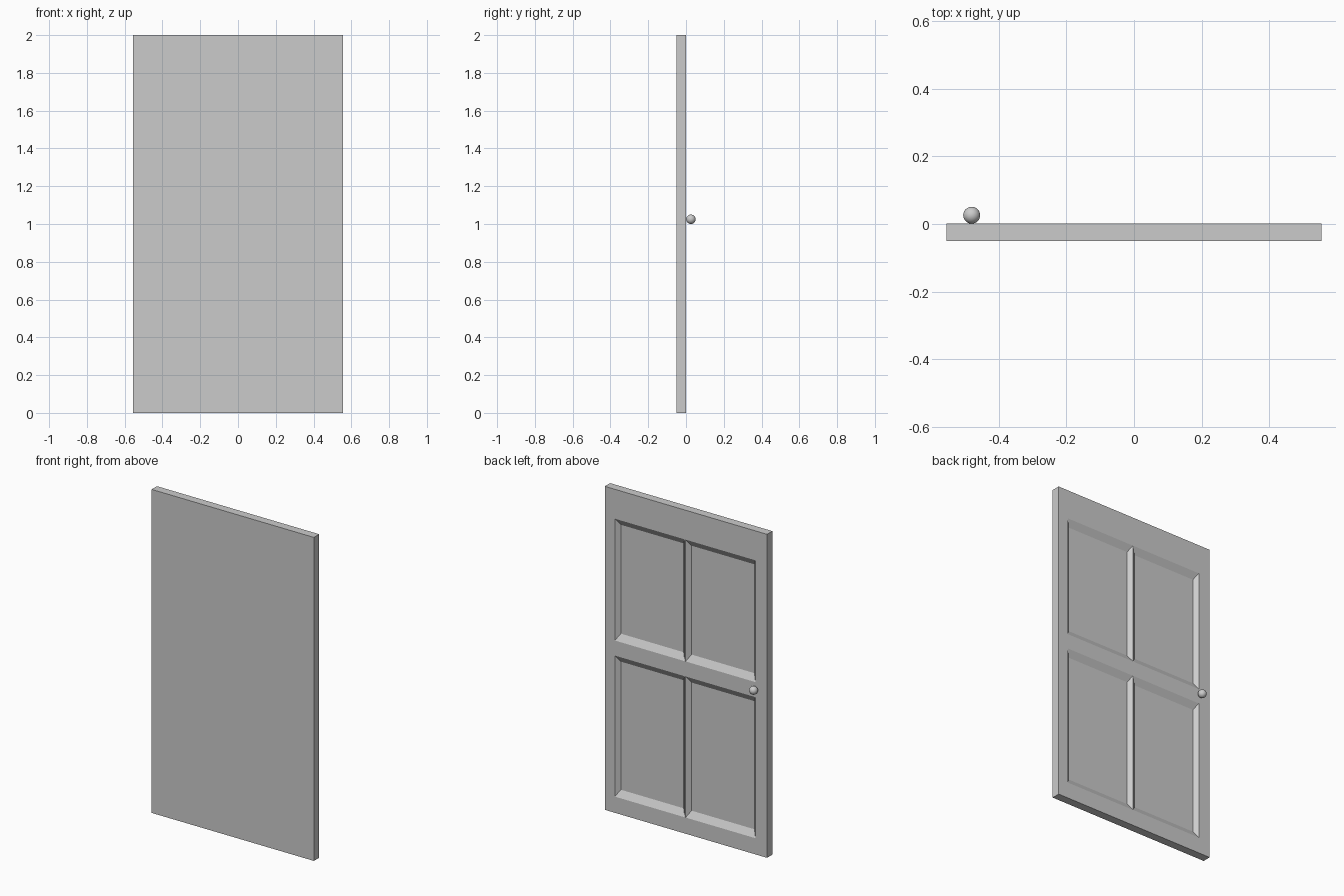
import bpy
import bmesh
from mathutils import Vector

if "Cube" in bpy.data.objects:
    bpy.data.objects.remove(bpy.data.objects["Cube"])

FRONT, BACK = -0.051, 0.001
XS = [-0.555, -0.476, 0.002, 0.008, 0.486, 0.555]   # stiles, panels, mullion
ZS = [0.0, 0.10, 0.972, 1.065, 1.818, 2.0]          # rails and panels
INSET_X, INSET_Z, DEPTH = 0.024, 0.04, 0.024

# Door leaf: back face split into a grid of rails, stiles and panels
bm = bmesh.new()
grid = [[bm.verts.new((x, BACK, z)) for z in ZS] for x in XS]
panels = []
for i in range(len(XS) - 1):
    for j in range(len(ZS) - 1):
        f = bm.faces.new((grid[i][j], grid[i][j + 1], grid[i + 1][j + 1], grid[i + 1][j]))
        if i in (1, 3) and j in (1, 3):
            panels.append(f)

# Thickness: pull the outline forward and close the flat front
rim = [e for e in bm.edges if e.is_boundary]
ext = bmesh.ops.extrude_edge_only(bm, edges=rim)["geom"]
for v in ext:
    if isinstance(v, bmesh.types.BMVert):
        v.co.y = FRONT
bmesh.ops.holes_fill(bm, edges=[e for e in bm.edges if e.is_boundary], sides=0)

# Sunken panels with sloping borders
for f in bmesh.ops.extrude_discrete_faces(bm, faces=panels)["faces"]:
    c = f.calc_center_median()
    for v in f.verts:
        v.co += Vector((INSET_X if v.co.x < c.x else -INSET_X, -DEPTH,
                        INSET_Z if v.co.z < c.z else -INSET_Z))
bmesh.ops.recalc_face_normals(bm, faces=bm.faces)
mesh = bpy.data.meshes.new("door_leaf")
bm.to_mesh(mesh)
bm.free()
bpy.context.collection.objects.link(bpy.data.objects.new("door_leaf", mesh))

# Round knob on the middle rail
bpy.ops.mesh.primitive_uv_sphere_add(segments=32, ring_count=16, radius=0.025,
                                     location=(-0.48, 0.026, 1.025))
bpy.context.object.name = "knob"
bpy.ops.object.shade_smooth()
